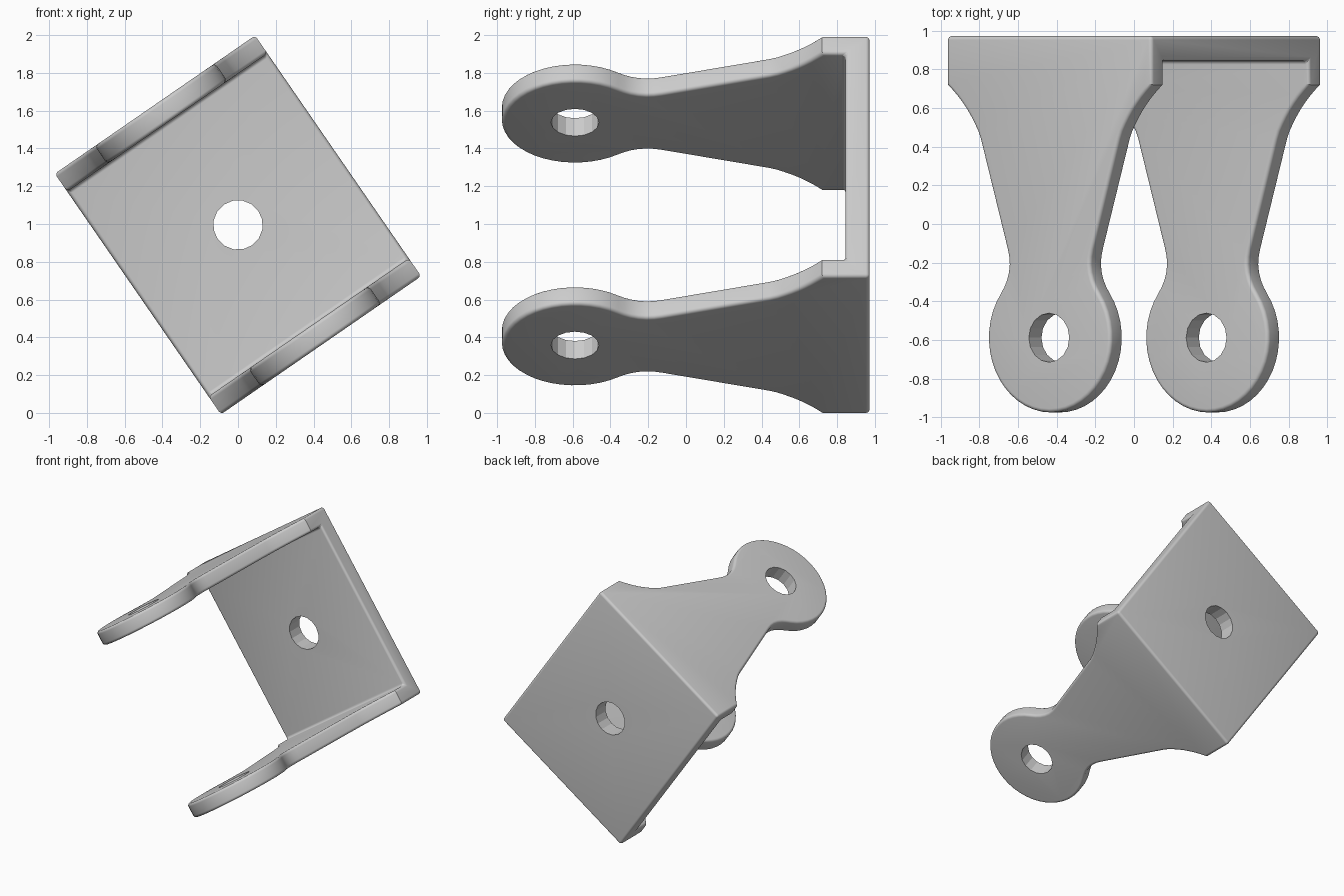
import bpy, bmesh, math
from mathutils import Matrix

if "Cube" in bpy.data.objects:
    bpy.data.objects.remove(bpy.data.objects["Cube"])

W, H = 0.644, 0.774        # half width and half height of the bracket
T_ARM, T_PLATE = 0.115, 0.127
BACK = 0.972


def prism(name, pts, axis, half):
    """Extrude a closed outline symmetrically along 'x' or 'z'."""
    bm = bmesh.new()
    place = (lambda p: (-half, p[0], p[1])) if axis == 'x' else (lambda p: (p[0], p[1], -half))
    face = bm.faces.new([bm.verts.new(place(p)) for p in pts])
    ext = bmesh.ops.extrude_face_region(bm, geom=[face])
    step = (2 * half, 0, 0) if axis == 'x' else (0, 0, 2 * half)
    bmesh.ops.translate(bm, vec=step, verts=[v for v in ext['geom'] if isinstance(v, bmesh.types.BMVert)])
    bmesh.ops.recalc_face_normals(bm, faces=bm.faces)
    me = bpy.data.meshes.new(name)
    bm.to_mesh(me)
    bm.free()
    ob = bpy.data.objects.new(name, me)
    bpy.context.collection.objects.link(ob)
    return ob


def apply(ob, mod):
    bpy.context.view_layer.objects.active = ob
    bpy.ops.object.modifier_apply(modifier=mod.name)


def boolean(ob, cutter, op):
    m = ob.modifiers.new("bool", 'BOOLEAN')
    m.operation, m.object, m.solver = op, cutter, 'EXACT'
    apply(ob, m)
    bpy.data.objects.remove(cutter)


def hole_cutter(name, r, depth, matrix):
    bm = bmesh.new()
    bmesh.ops.create_cone(bm, cap_ends=True, segments=16, radius1=r, radius2=r, depth=depth, matrix=matrix)
    me = bpy.data.meshes.new(name)
    bm.to_mesh(me)
    bm.free()
    ob = bpy.data.objects.new(name, me)
    ob.hide_render = True
    bpy.context.collection.objects.link(ob)
    return ob


# U-shaped channel: back plate and two arms, wider than needed
channel = [(-1.2, -H), (BACK, -H), (BACK, H), (-1.2, H),
           (-1.2, H - T_ARM), (BACK - T_PLATE, H - T_ARM),
           (BACK - T_PLATE, -H + T_ARM), (-1.2, -H + T_ARM)]
bracket = prism("clevis_bracket", channel, 'x', 0.8)

# Arm outline: flared shoulder, taper, neck and round eye
side = [(W, 1.2), (W, 0.72), (0.608, 0.687), (0.576, 0.655), (0.547, 0.622), (0.520, 0.588),
        (0.496, 0.553), (0.474, 0.517), (0.453, 0.480), (0.437, 0.44),
        (0.268, -0.13), (0.259, -0.17), (0.256, -0.21), (0.261, -0.25),
        (0.273, -0.29), (0.290, -0.325)]
EYE, R, N = -0.588, 0.387, 32
a0 = math.radians(53.5)
arc = []
for i in range(N + 1):
    a = a0 + (2 * math.pi - 2 * a0) * i / N
    arc.append((R * math.sin(a), EYE + R * math.cos(a)))
outline = side + arc + [(-x, y) for x, y in reversed(side)]
boolean(bracket, prism("arm_outline", outline, 'z', 1.2), 'INTERSECT')

# Softened rims
bev = bracket.modifiers.new("soft_edges", 'BEVEL')
bev.width, bev.segments = 0.02, 5
bev.limit_method, bev.angle_limit = 'ANGLE', math.radians(55)
apply(bracket, bev)

# Pin hole through both arms, bolt hole through the plate
boolean(bracket, hole_cutter("pin_hole", 0.127, 3, Matrix.Translation((0, EYE, 0))), 'DIFFERENCE')
boolean(bracket, hole_cutter("bolt_hole", 0.131, 0.5,
        Matrix.Translation((0, BACK, 0)) @ Matrix.Rotation(math.pi / 2, 4, 'X')), 'DIFFERENCE')

# Tilt the whole bracket about the y axis and rest it on the ground
bracket.data.transform(Matrix.Rotation(math.radians(-34.6), 4, 'Y'))
low = min(v.co.z for v in bracket.data.vertices)
bracket.data.transform(Matrix.Translation((0, 0, -low)))

bpy.ops.object.select_all(action='DESELECT')
bracket.select_set(True)
bpy.context.view_layer.objects.active = bracket
bpy.ops.object.shade_smooth_by_angle(angle=math.radians(20))
